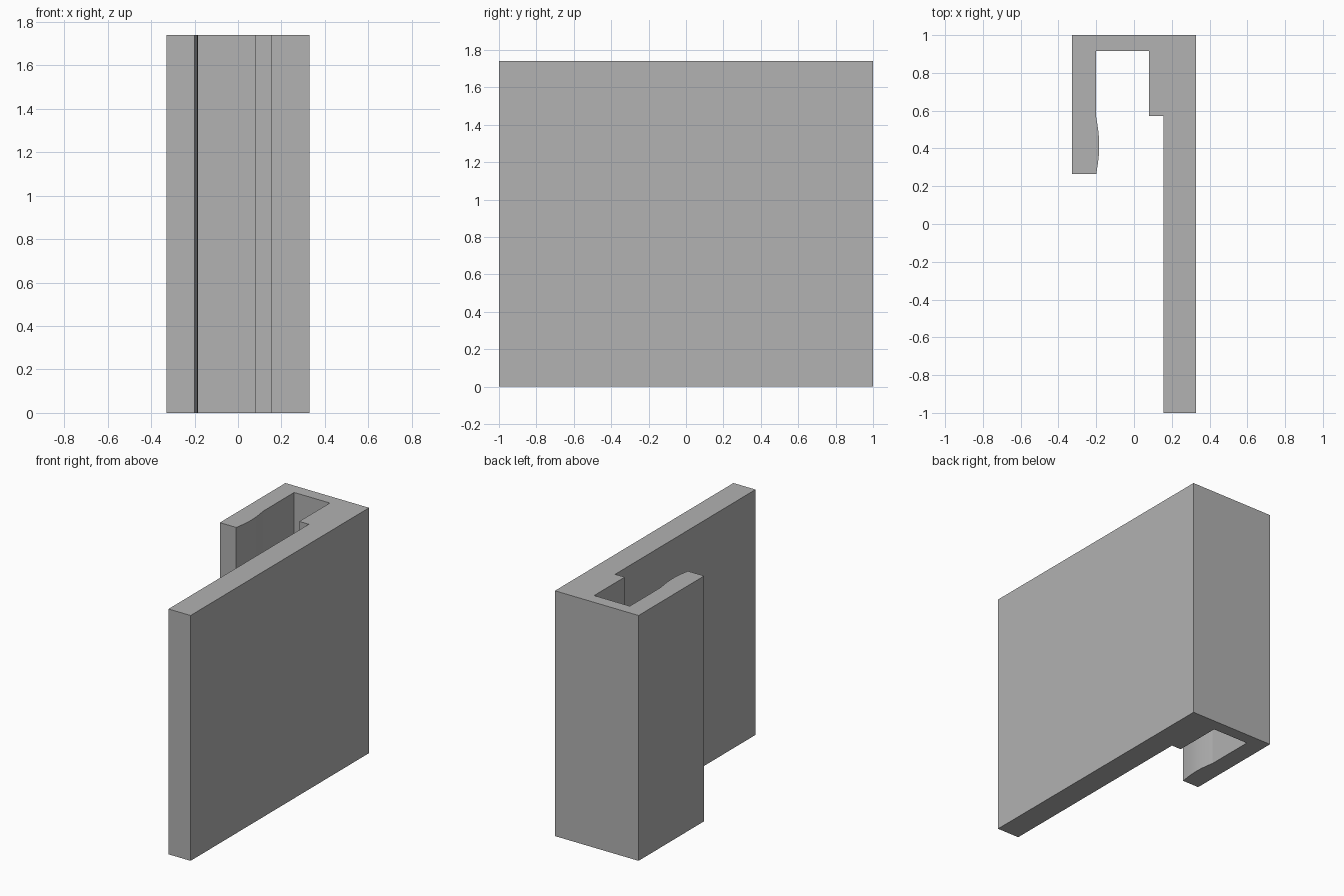
import bpy, bmesh, math

cube = bpy.data.objects.get("Cube")
if cube:
    bpy.data.objects.remove(cube, do_unlink=True)

HEIGHT = 1.74
HALF_W = 0.328
LIP_X, LIP_END, BUMP_TOP = -0.2, 0.265, 0.565

# Plain grey material
grey = bpy.data.materials.new("plain grey")
grey.use_nodes = True
colour = (0.445, 0.445, 0.445, 1)
grey.diffuse_color = colour
grey.node_tree.nodes["Principled BSDF"].inputs["Base Color"].default_value = colour

# Shallow rounded grip bump on the inside of the short lip
STEPS = 14
bump = []
for i in range(STEPS + 1):
    t = i / STEPS
    bump.append((LIP_X + 0.016 * math.sin(math.pi * t),
                 LIP_END + (BUMP_TOP - LIP_END) * t))

# Hook cross-section: long plate, back web, step, short lip
profile = [
    (HALF_W, -1), (HALF_W, 1), (-HALF_W, 1), (-HALF_W, LIP_END),
    *bump,
    (LIP_X, 0.915), (0.08, 0.915), (0.08, 0.573), (0.155, 0.573), (0.155, -1),
]

# Extrude the section upwards
bm = bmesh.new()
base = bm.faces.new([bm.verts.new((x, y, 0)) for x, y in profile])
top = bmesh.ops.extrude_face_region(bm, geom=[base], use_keep_orig=True)
bmesh.ops.translate(bm, vec=(0, 0, HEIGHT),
                    verts=[v for v in top["geom"] if isinstance(v, bmesh.types.BMVert)])
bmesh.ops.recalc_face_normals(bm, faces=bm.faces)
mesh = bpy.data.meshes.new("hook_profile")
bm.to_mesh(mesh)
bm.free()
mesh.materials.append(grey)

hook = bpy.data.objects.new("hook_profile", mesh)
bpy.context.collection.objects.link(hook)
bpy.ops.object.select_all(action="DESELECT")
hook.select_set(True)
bpy.context.view_layer.objects.active = hook
bpy.ops.object.shade_smooth_by_angle(angle=math.radians(8))
